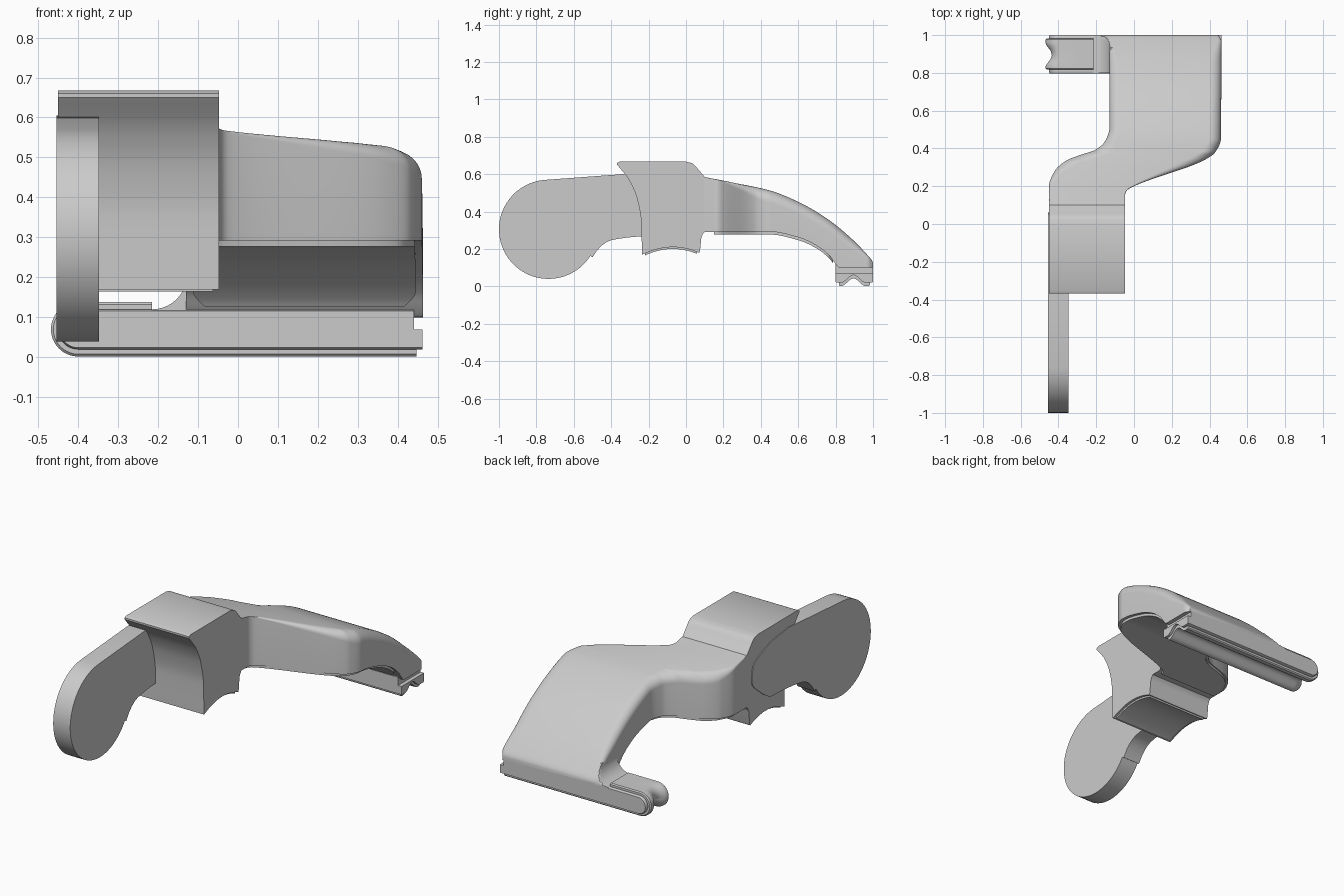
import bpy, bmesh
from math import sin, cos, pi, sqrt, radians
from mathutils import Vector

if "Cube" in bpy.data.objects:
    bpy.data.objects.remove(bpy.data.objects["Cube"], do_unlink=True)


def curve(points):
    """Smooth interpolation through (t, value) points without overshoot."""
    n = len(points)
    d = [(points[i + 1][1] - points[i][1]) / (points[i + 1][0] - points[i][0]) for i in range(n - 1)]
    m = [d[0]] + [2 * a * b / (a + b) if a * b > 0 else 0 for a, b in zip(d, d[1:])] + [d[-1]]

    def f(t):
        t = min(max(t, points[0][0]), points[-1][0])
        i = max(k for k in range(n - 1) if points[k][0] <= t)
        h = points[i + 1][0] - points[i][0]
        s = (t - points[i][0]) / h
        return (points[i][1] * (1 + 2 * s) * (1 - s) ** 2 + points[i + 1][1] * s * s * (3 - 2 * s)
                + h * m[i] * s * (1 - s) ** 2 + h * m[i + 1] * s * s * (s - 1))
    return f


def span(a, b, n):
    return [a + (b - a) * i / n for i in range(n + 1)]


def loft(name, rings):
    """Skin closed rings of equal length and cap both ends."""
    bm = bmesh.new()
    vs = [[bm.verts.new(p) for p in ring] for ring in rings]
    n = len(vs[0])
    for a, b in zip(vs, vs[1:]):
        for i in range(n):
            j = (i + 1) % n
            bm.faces.new((a[i], a[j], b[j], b[i]))
    bm.faces.new(vs[0][::-1])
    bm.faces.new(vs[-1])
    bmesh.ops.remove_doubles(bm, verts=bm.verts, dist=0.00005)
    bmesh.ops.recalc_face_normals(bm, faces=bm.faces)
    mesh = bpy.data.meshes.new(name)
    bm.to_mesh(mesh)
    bm.free()
    obj = bpy.data.objects.new(name, mesh)
    bpy.context.collection.objects.link(obj)
    bpy.ops.object.select_all(action='DESELECT')
    obj.select_set(True)
    bpy.context.view_layer.objects.active = obj
    bpy.ops.object.shade_smooth_by_angle(angle=radians(30))
    return obj


def extrude_x(name, profile, x0, x1):
    return loft(name, [[(x, y, z) for y, z in profile] for x in (x0, x1)])


# Lever plate with a round end, running onto the side of the block
cy, cz, r = -0.735, 0.305, 0.265
round_end = [(cy + r * cos(a), cz + r * sin(a)) for a in span(pi * 0.53, pi * 1.82, 40)]
lower = curve([(-0.5, 0.155), (-0.46, 0.21), (-0.4, 0.247), (-0.235, 0.268), (-0.1, 0.275)])
tail = curve([(0.275, -0.1), (0.33, -0.02), (0.42, 0.06), (0.5, 0.05), (0.58, -0.1), (0.605, -0.27)])
plate = round_end + [(y, lower(y)) for y in span(-0.5, -0.1, 16)]
plate += [(tail(z), z) for z in span(0.285, 0.605, 16)]
extrude_x("lever_plate", plate, -0.454, -0.348)

# Block with a concave front and an arched bottom
front = curve([(0.17, -0.235), (0.35, -0.24), (0.47, -0.262), (0.57, -0.305), (0.65, -0.368)])
shoulder = curve([(0.0, 0.667), (0.035, 0.657), (0.07, 0.62), (0.1, 0.585)])


def arch(y):
    return 0.21 - 0.035 * ((y + 0.07) / 0.15) ** 2


block = [(front(z), z) for z in span(0.17, 0.65, 20)]
block += [(-0.368, 0.66), (-0.355, 0.667)]
block += [(y, shoulder(y)) for y in span(0, 0.1, 12)]
block += [(0.1, 0.291), (0.09, 0.28), (0.082, 0.26), (0.075, 0.19)]
block += [(y, arch(y)) for y in span(0.07, -0.21, 16)]
extrude_x("block", block, -0.45, -0.048)

pad_y = span(-0.22, 0.06, 16)
pad = [(y, arch(y) - 0.01) for y in pad_y] + [(y, arch(y) + 0.02) for y in pad_y[::-1]]
extrude_x("block_pad", pad, -0.435, -0.062)

# Body: plan outline and heights along its length
left = curve([(0.1, -0.45), (0.2, -0.45), (0.28, -0.42), (0.335, -0.36), (0.367, -0.28),
              (0.39, -0.21), (0.435, -0.155), (0.51, -0.13), (1, -0.13)])
right = curve([(0.1, -0.048), (0.155, -0.047), (0.18, -0.035), (0.2, 0.0), (0.34, 0.375),
               (0.38, 0.43), (0.45, 0.46), (0.97, 0.463), (1, 0.447)])
top = curve([(0.1, 0.585), (0.25, 0.555), (0.45, 0.512), (0.6, 0.452), (0.75, 0.365),
             (0.88, 0.26), (0.97, 0.168), (0.995, 0.137), (1, 0.125)])
bottom = curve([(0.1, 0.292), (0.45, 0.292), (0.6, 0.262), (0.7, 0.217), (0.77, 0.16),
                (0.8, 0.12), (0.82, 0.1), (1, 0.1)])
left_radius = curve([(0.1, 0.0), (0.2, 0.015), (0.32, 0.05), (0.8, 0.05), (1, 0.008)])
right_radius = curve([(0.1, 0.0), (0.18, 0.004), (0.3, 0.035), (0.42, 0.065), (0.85, 0.06), (1, 0.01)])


def fillet(y, edge, radius, side):
    """Rounded upper corner, widened where the outline runs across the body."""
    h = 0.004
    slope = (edge(y + h) - edge(y - h)) / (2 * h)
    rad = radius(y) + 0.0005
    wide = rad * min(sqrt(1 + slope * slope), 2.6)
    return [(edge(y) - side * wide * (1 - cos(a)), y, top(y) - rad * (1 - sin(a)))
            for a in span(0, pi / 2, 8)]


def body_ring(y):
    low = [(left(y), y, bottom(y)), (right(y), y, bottom(y))]
    return low + fillet(y, right, right_radius, 1) + fillet(y, left, left_radius, -1)[::-1]


loft("body", [body_ring(y) for y in span(0.1, 0.98, 130) + span(0.983, 1, 6)])

# Thin liner under the body
rings = []
for y in span(0.15, 0.785, 90):
    inset = 0.018 + 0.03 * max(0, (y - 0.75) / 0.035) ** 2
    x0, x1 = left(y) + inset, right(y) - inset
    z = bottom(y)
    rings.append([(x0, y, z - 0.015), (x1, y, z - 0.015), (x1, y, z + 0.03), (x0, y, z + 0.03)])
loft("body_liner", rings)


# Foot bar, swept around its rounded free end
def groove(y):
    t = min(abs(y - 0.895) / 0.065, 1)
    return 0.0225 * (1 + cos(pi * t))


def foot_sweep(name, y0, y1, lift, x_start, x_stop, edge):
    end, mid, half = -0.4, 0.07, 0.05
    path = [(x_start, -pi / 2), (end + 0.1, -pi / 2)]
    path += [(end, -pi / 2 - a) for a in span(0, pi, 20)]
    path += [(end + 0.1, -pi * 1.5), (x_stop, -pi * 1.5)]
    rings = []
    for i, (x, a) in enumerate(path):
        fade = min(1, 2 * (a + pi * 1.5) / pi)
        ring = [(x, y1, mid), (x, y0, mid)]
        for y in span(y0, y1, 28):
            soft = edge if y in (y0, y1) else 0
            d = half + lift - groove(y) * fade * 0.9 - soft
            ring.append((x + d * cos(a), y, mid + d * sin(a)))
        rings.append(ring)
    loft(name, rings)


foot_sweep("foot_bar", 0.798, 1.0, 0.0, 0.462, 0.44, 0.004)
foot_sweep("foot_pad", 0.817, 0.983, 0.018, 0.447, -0.215, 0.006)

# Concave blend from the body side down to the foot bar
rings = []
for y in span(0.8, 1, 30):
    ring = [(-0.1, y, 0.1), (-0.215, y, 0.1)]
    for a in span(0, pi / 2, 10):
        x, z = -0.215 + 0.087 * sin(a), 0.12 + 0.087 * (1 - cos(a))
        ring.append((x, y, min(z, top(y))))
    ring.append((-0.1, y, min(0.207, top(y) - 0.002)))
    rings.append(ring)
loft("foot_blend", rings)
